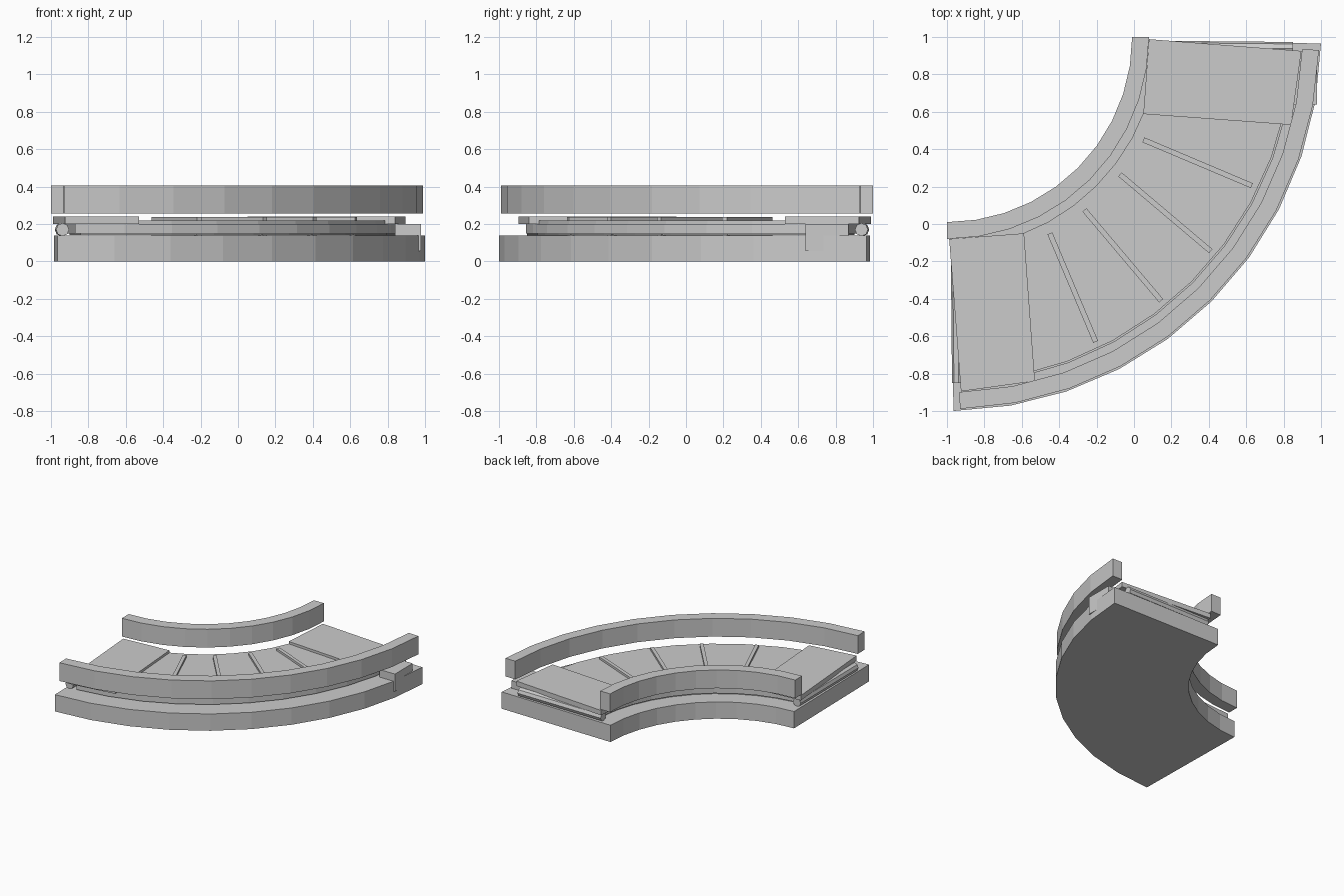
import bpy, bmesh
from math import radians, cos, sin, atan2, hypot, pi

if "Cube" in bpy.data.objects:
    bpy.data.objects.remove(bpy.data.objects["Cube"])

# Quarter-turn conveyor; the bend is centred here
CX, CY = -1.0, 1.0


def polar(r, a):
    return CX + r * cos(radians(a)), CY + r * sin(radians(a))


def make_object(name, bm):
    bmesh.ops.recalc_face_normals(bm, faces=bm.faces)
    me = bpy.data.meshes.new(name)
    bm.to_mesh(me)
    bm.free()
    ob = bpy.data.objects.new(name, me)
    bpy.context.collection.objects.link(ob)
    return ob


def sector(name, r0, r1, z0, z1, a0, a1, n=10):
    """Curved box swept round the bend from angle a0 to a1."""
    bm = bmesh.new()
    rings = []
    for i in range(n + 1):
        a = a0 + (a1 - a0) * i / n
        rings.append([bm.verts.new((*polar(r, a), z))
                      for r, z in ((r0, z0), (r1, z0), (r1, z1), (r0, z1))])
    for p, q in zip(rings, rings[1:]):
        for k in range(4):
            bm.faces.new((p[k], p[(k + 1) % 4], q[(k + 1) % 4], q[k]))
    bm.faces.new(rings[0])
    bm.faces.new(rings[-1])
    return make_object(name, bm)


def prism(name, outline, z0, z1):
    """Vertical extrusion of a plan outline."""
    bm = bmesh.new()
    f = bm.faces.new([bm.verts.new((x, y, z0)) for x, y in outline])
    ext = bmesh.ops.extrude_face_region(bm, geom=[f])["geom"]
    bmesh.ops.translate(bm, vec=(0, 0, z1 - z0),
                        verts=[v for v in ext if isinstance(v, bmesh.types.BMVert)])
    if f.is_valid and not any(len(e.link_faces) == 1 for e in f.edges):
        return make_object(name, bm)
    bmesh.ops.holes_fill(bm, edges=bm.edges)
    return make_object(name, bm)


def bar(name, p, q, width, z0, z1):
    """Straight slat between two plan points."""
    dx, dy = q[0] - p[0], q[1] - p[1]
    d = hypot(dx, dy)
    nx, ny = -dy / d * width / 2, dx / d * width / 2
    return prism(name, [(p[0] + nx, p[1] + ny), (q[0] + nx, q[1] + ny),
                        (q[0] - nx, q[1] - ny), (p[0] - nx, p[1] - ny)], z0, z1)


def roller(name, p, q, z, r, sides=8):
    """Horizontal roller between two plan points."""
    bm = bmesh.new()
    d = hypot(q[0] - p[0], q[1] - p[1])
    ux, uy = (q[0] - p[0]) / d, (q[1] - p[1]) / d
    ends = []
    for c in (p, q):
        ends.append([bm.verts.new((c[0] - uy * r * cos(t), c[1] + ux * r * cos(t), z + r * sin(t)))
                     for t in (2 * pi * k / sides for k in range(sides))])
    for k in range(sides):
        j = (k + 1) % sides
        bm.faces.new((ends[0][k], ends[0][j], ends[1][j], ends[1][k]))
    bm.faces.new(ends[0])
    bm.faces.new(ends[1])
    return make_object(name, bm)


def flip(p):
    """Mirror a plan point across the bend's diagonal."""
    return -p[1], -p[0]


# Base slab and the two floating side rails
sector("base", 1.0, 2.0, 0.0, 0.138, -89, -1)
sector("inner_rail", 0.99, 1.08, 0.255, 0.405, -90, 0)
sector("outer_rail", 1.9, 1.99, 0.255, 0.405, -88, -2)

# Belt: upper run, inner bed and lower run
sector("belt_top", 1.127, 1.85, 0.2, 0.22, -86, -4)
sector("belt_bed", 1.127, 1.86, 0.15, 0.2, -86, -4)
sector("belt_bottom", 1.14, 1.8, 0.14, 0.15, -85, -5)

# Cleats on the upper and lower runs
slats = [((0.05, 0.45), (0.63, 0.205)), ((-0.075, 0.265), (0.41, -0.145))]
slats += [(flip(p), flip(q)) for p, q in slats]
for i, (p, q) in enumerate(slats):
    bar(f"top_cleat_{i}", p, q, 0.028, 0.215, 0.238)
    bar(f"bottom_cleat_{i}", p, q, 0.028, 0.132, 0.145)

# End cover plates and end rollers, mirrored across the diagonal
plate = [(0.08, 0.988), (0.895, 0.925), (0.84, 0.53), (0.05, 0.588)]
axle = [(0.09, 0.945), (0.85, 0.938)]
for side, m in (("right", lambda p: p), ("left", flip)):
    prism(f"{side}_end_plate", [m(p) for p in plate], 0.2, 0.24)
    roller(f"{side}_end_roller", m(axle[0]), m(axle[1]), 0.17, 0.035)

# Drive housing on the outer side of the right end
prism("drive_housing", [(0.84, 0.64), (0.978, 0.64), (0.978, 0.87), (0.84, 0.87)], 0.055, 0.2)
